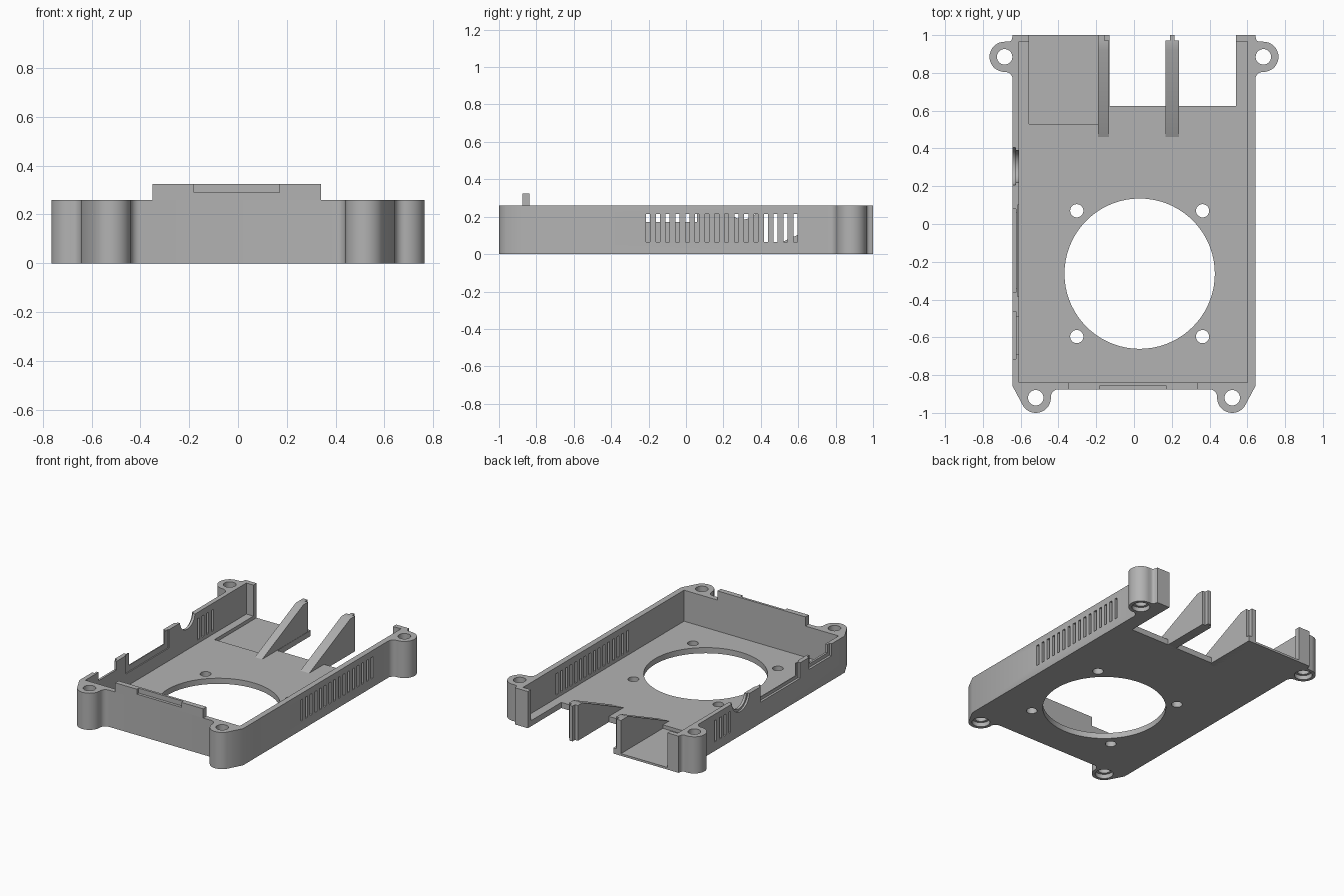
import bpy, bmesh
from math import cos, sin, radians, pi

if "Cube" in bpy.data.objects:
    bpy.data.objects.remove(bpy.data.objects["Cube"], do_unlink=True)

grey = bpy.data.materials.new("plain grey plastic")
grey.use_nodes = True
colour = (0.45, 0.45, 0.45, 1)
grey.diffuse_color = colour
grey.node_tree.nodes["Principled BSDF"].inputs["Base Color"].default_value = colour


def prism(name, outline, low, high, axis="z"):
    """Extrude a 2D outline: (x, y) along z, or (y, z) along x."""
    bm = bmesh.new()

    def place(a, b, h):
        return (a, b, h) if axis == "z" else (h, a, b)

    face = bm.faces.new([bm.verts.new(place(a, b, low)) for a, b in outline])
    new = bmesh.ops.extrude_face_region(bm, geom=[face])["geom"]
    shift = place(0, 0, high - low)
    bmesh.ops.translate(bm, vec=shift, verts=[v for v in new if isinstance(v, bmesh.types.BMVert)])
    bmesh.ops.recalc_face_normals(bm, faces=bm.faces[:])
    mesh = bpy.data.meshes.new(name)
    bm.to_mesh(mesh)
    bm.free()
    mesh.materials.append(grey)
    ob = bpy.data.objects.new(name, mesh)
    bpy.context.collection.objects.link(ob)
    return ob


def box(name, x, y, z):
    return prism(name, [(x[0], y[0]), (x[1], y[0]), (x[1], y[1]), (x[0], y[1])], *z)


def arc(cx, cy, r, start, end, steps):
    angles = [radians(start + (end - start) * i / steps) for i in range(steps + 1)]
    return [(cx + r * cos(a), cy + r * sin(a)) for a in angles]


def disc(cx, cy, r, low, high, axis="z", steps=32):
    return prism("cutter", arc(cx, cy, r, 0, 360, steps)[:-1], low, high, axis)


def select(ob):
    bpy.ops.object.select_all(action="DESELECT")
    ob.select_set(True)
    bpy.context.view_layer.objects.active = ob


def cut(ob, cutter):
    cutter.hide_render = True
    select(ob)
    mod = ob.modifiers.new("cut", "BOOLEAN")
    mod.operation = "DIFFERENCE"
    mod.solver = "EXACT"
    mod.object = cutter
    bpy.ops.object.modifier_apply(modifier=mod.name)
    bpy.data.objects.remove(cutter, do_unlink=True)


def cut_box(ob, x, y, z):
    cut(ob, box("cutter", x, y, z))


TOP, FLOOR = 0.26, 0.04

# Tray shell with four screw ears, mirrored from one half outline
half = [(0.40, -0.875)]
half += arc(0.40, -0.915, 0.04, 90, 0, 6)[1:]
half += arc(0.52, -0.92, 0.08, 180, 325, 16)
half += [(0.642, -0.86)]
half += arc(0.682, 0.765, 0.04, 180, 90, 6)
half += arc(0.685, 0.885, 0.08, -90, 90, 18)
half += arc(0.665, 0.985, 0.02, -90, -180, 4)
half += [(0.642, 1.0)]
outline = half + [(-x, y) for x, y in reversed(half)]
shell = prism("tray_shell", outline, 0, TOP)

# Cavity, open back and missing rear floor
cut_box(shell, (-0.61, 0.602), (-0.838, 0.965), (FLOOR, 0.5))
cut_box(shell, (-0.555, 0.54), (0.9, 1.1), (FLOOR, 0.5))
cut_box(shell, (-0.13, 0.54), (0.625, 1.1), (-0.1, 0.5))
cut_box(shell, (-0.555, -0.19), (0.53, 1.1), (0.015, 0.5))

# Fan opening with its screw holes
fan_x, fan_y = 0.03, -0.263
cut(shell, disc(fan_x, fan_y, 0.398, -0.1, 0.1, steps=72))
for sx in (-1, 1):
    for sy in (-1, 1):
        cut(shell, disc(fan_x + sx * 0.333, fan_y + sy * 0.333, 0.035, -0.1, 0.1))

# Counterbored ear holes
for s in (-1, 1):
    for x, y in ((0.52, -0.92), (0.685, 0.885)):
        cut(shell, disc(s * x, y, 0.041, -0.1, 0.5))
        cut(shell, disc(s * x, y, 0.058, -0.1, 0.03))

# Vent slots: a full row on one wall, four on the other
for i in range(16):
    y = -0.203 + i * 0.0525
    span = (y - 0.011, y + 0.011)
    cut_box(shell, (0.59, 0.7), span, (0.065, 0.215))
    if i >= 12:
        cut_box(shell, (-0.7, -0.6), span, (0.065, 0.215))

# Connector openings in the side wall, with stepped rims
cut_box(shell, (-0.7, -0.55), (-0.34, 0.06), (0.172, 0.5))
cut_box(shell, (-0.7, -0.625), (-0.362, 0.08), (0.15, 0.5))
cut_box(shell, (-0.618, -0.55), (-0.385, 0.1), (0.13, 0.5))
cut_box(shell, (-0.7, -0.55), (-0.69, -0.49), (0.2, 0.5))
cut_box(shell, (-0.7, -0.625), (-0.715, -0.463), (0.175, 0.5))
cut(shell, disc(0.305, 0.27, 0.085, -0.7, -0.55, "x"))
cut(shell, disc(0.305, 0.27, 0.1, -0.7, -0.628, "x"))

# Front tab with a shallow catch
tab = box("front_tab", (-0.35, 0.34), (-0.875, -0.838), (TOP, 0.325))
cut_box(tab, (-0.18, 0.17), (-0.95, -0.855), (0.29, 0.4))

# Triangular rear fins, each ending in a narrow rib
fin_profile = [(0.46, FLOOR), (0.6, 0), (0.972, 0), (0.972, 0.25), (0.92, 0.25)]
for name, x0, x1, r0, r1 in (("inner_fin", -0.19, -0.132, -0.19, -0.155),
                             ("centre_fin", 0.167, 0.237, 0.19, 0.215)):
    prism(name, fin_profile, x0, x1, "x")
    box(name + "_rib", (r0, r1), (0.97, 1.0), (0, 0.25))

# Smooth the round parts and keep the edges crisp
for ob in [o for o in bpy.context.collection.objects if o.type == "MESH"]:
    select(ob)
    bpy.ops.object.shade_smooth_by_angle(angle=pi / 6)
